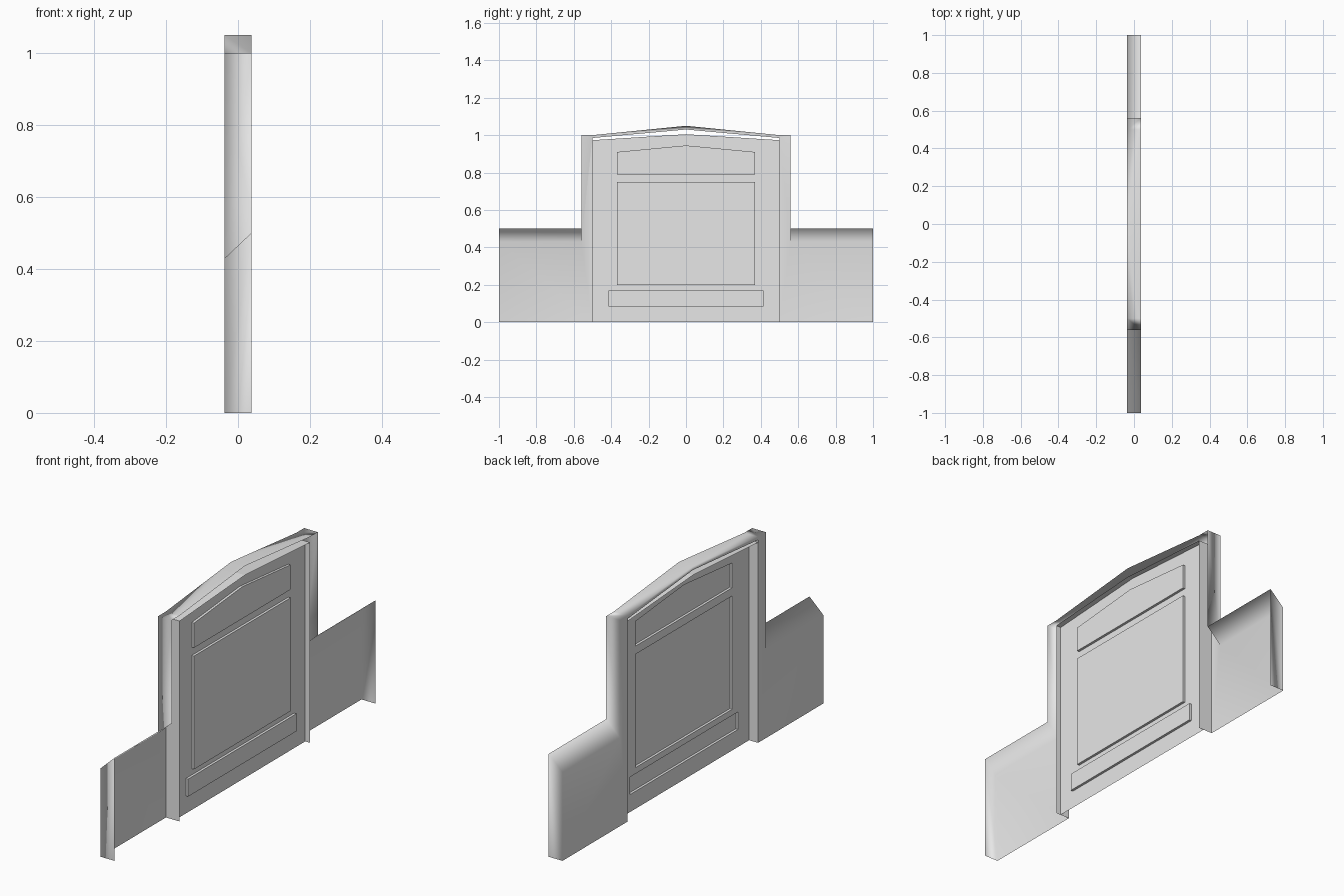
import bpy, bmesh

cube = bpy.data.objects.get("Cube")
if cube:
    bpy.data.objects.remove(cube, do_unlink=True)

# One plain grey finish
grey = bpy.data.materials.new("plain grey")
grey.use_nodes = True
grey.diffuse_color = (0.8, 0.8, 0.8, 1)
grey.node_tree.nodes["Principled BSDF"].inputs["Base Color"].default_value = (0.8, 0.8, 0.8, 1)

HALF = 0.037             # half the thickness
SHEET, RAISED = 0.011, 0.023   # door sheet and its raised panels
OPEN, COL, END = 0.5, 0.56, 1.0  # opening, column and wing edges
LOW, HIGH = 0.43, 0.5    # sloped wing top


def make_object(name, bm):
    bmesh.ops.remove_doubles(bm, verts=bm.verts, dist=0.0001)
    mesh = bpy.data.meshes.new(name)
    bm.to_mesh(mesh)
    bm.free()
    mesh.materials.append(grey)
    obj = bpy.data.objects.new(name, mesh)
    bpy.context.collection.objects.link(obj)
    return obj


def face(bm, points):
    bm.faces.new([bm.verts.new(p) for p in points])


def mirror_y(obj):
    mod = obj.modifiers.new("mirror", 'MIRROR')
    mod.use_axis = (False, True, False)
    mod.merge_threshold = 0.0005


# Outer shell: wing, column and gabled top, hollow on the +x side
bm = bmesh.new()
face(bm, [(-HALF, y, z) for y, z in (
    (OPEN, 0), (OPEN, 0.985), (OPEN, 1), (COL, 1), (COL, LOW), (END, LOW), (END, 0))])
face(bm, [(-HALF, y, z) for y, z in ((0, 1.03), (0, 1.05), (OPEN, 1), (OPEN, 0.985))])
face(bm, [(-HALF, END, 0), (-HALF, END, LOW), (HALF, END, HIGH), (HALF, END, 0)])
face(bm, [(-HALF, COL, LOW), (HALF, COL, HIGH), (HALF, END, HIGH), (-HALF, END, LOW)])
face(bm, [(-HALF, COL, LOW), (-HALF, COL, 1), (HALF, COL, 1), (HALF, COL, HIGH)])
face(bm, [(-HALF, OPEN, 1), (HALF, OPEN, 1), (HALF, COL, 1), (-HALF, COL, 1)])
face(bm, [(-HALF, 0, 1.05), (HALF, 0, 1.05), (HALF, OPEN, 1), (-HALF, OPEN, 1)])
shell = make_object("outer_shell", bm)
shell.data.polygons.foreach_set("use_smooth", [True] * len(shell.data.polygons))
mirror_y(shell)
shell.modifiers.new("area normals", 'WEIGHTED_NORMAL').mode = 'FACE_AREA'

# Jamb lining around the opening
bm = bmesh.new()
path = [(OPEN, 0), (OPEN, 0.973), (0, 1.005)]
for (y0, z0), (y1, z1) in zip(path, path[1:]):
    face(bm, [(-HALF, y0, z0), (HALF, y0, z0), (HALF, y1, z1), (-HALF, y1, z1)])
mirror_y(make_object("jamb_lining", bm))


# Door sheet with three pressed panels
def gable(width, bottom, side, peak):
    loop = [(-width, bottom), (width, bottom), (width, side)]
    if peak > side:
        loop.append((0, peak))
    return loop + [(-width, side)]


panels = [gable(0.37, 0.79, 0.91, 0.945),
          gable(0.37, 0.2, 0.75, 0.75),
          gable(0.415, 0.085, 0.17, 0.17)]
bm = bmesh.new()
edges = []
for loop in [gable(OPEN, 0, 0.973, 1.005)] + panels:
    vs = [bm.verts.new((SHEET, y, z)) for y, z in loop]
    edges += [bm.edges.new((a, b)) for a, b in zip(vs, vs[1:] + vs[:1])]
bmesh.ops.triangle_fill(bm, edges=edges, use_beauty=True, normal=(1, 0, 0))
for loop in panels:
    face(bm, [(RAISED, y, z) for y, z in loop])
    for (y0, z0), (y1, z1) in zip(loop, loop[1:] + loop[:1]):
        face(bm, [(SHEET, y0, z0), (SHEET, y1, z1), (RAISED, y1, z1), (RAISED, y0, z0)])
make_object("door_sheet", bm)
